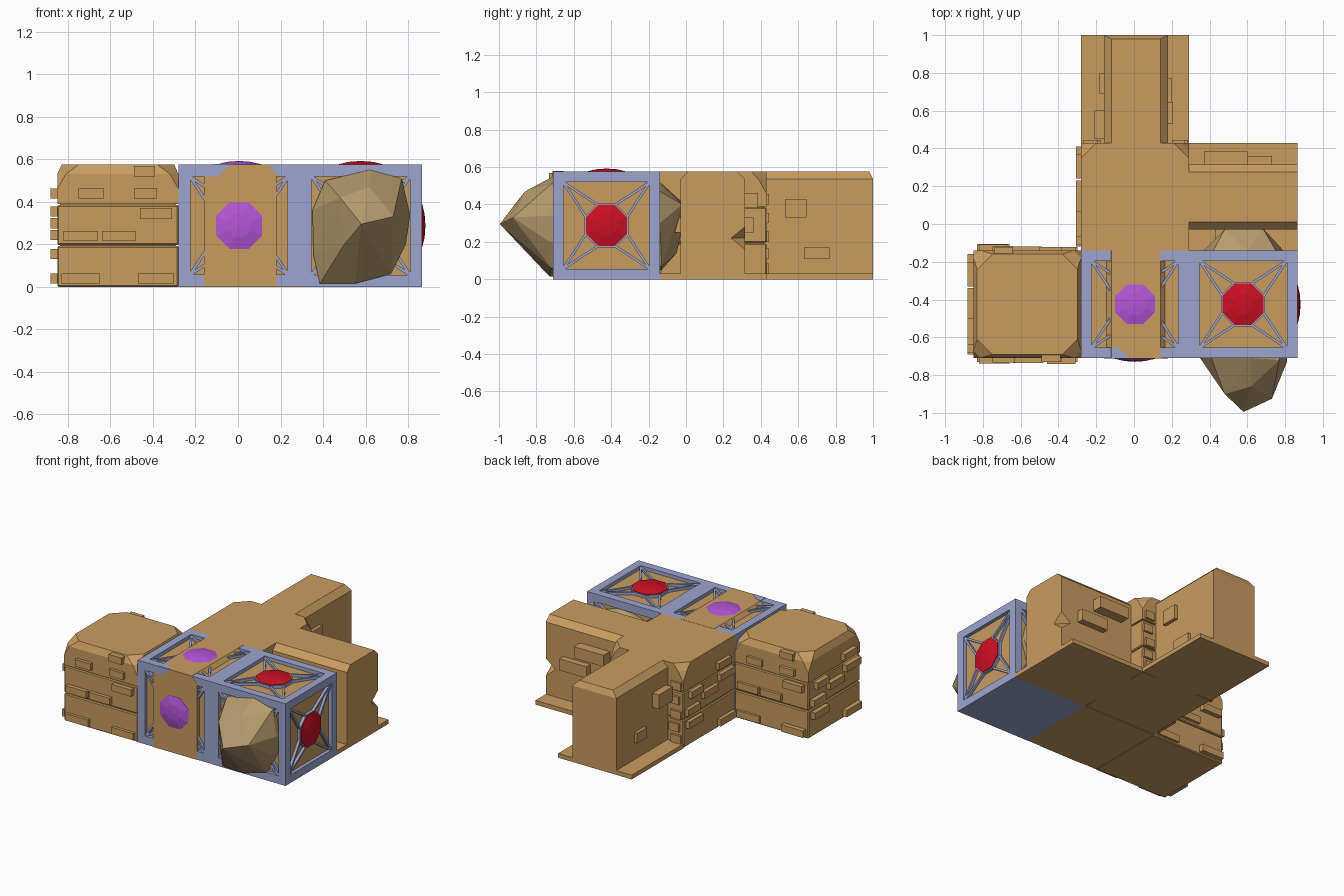
import bpy, bmesh, math, random
from mathutils import Vector, Matrix

if "Cube" in bpy.data.objects:
    bpy.data.objects.remove(bpy.data.objects["Cube"])

random.seed(4)


def material(name, rgb):
    m = bpy.data.materials.new(name)
    m.diffuse_color = (*rgb, 1)
    m.use_nodes = True
    m.node_tree.nodes["Principled BSDF"].inputs["Base Color"].default_value = m.diffuse_color
    return m


TAN = material("sandstone", (0.584, 0.335, 0.118))
BLUE = material("periwinkle_frame", (0.34, 0.376, 0.62))
RED = material("red_gem", (0.61, 0.005, 0.017))
PURPLE = material("purple_gem", (0.46, 0.09, 0.68))
ROCK = material("rock", (0.47, 0.33, 0.157))


def finish(name, bm, mat):
    bmesh.ops.recalc_face_normals(bm, faces=bm.faces)
    me = bpy.data.meshes.new(name)
    bm.to_mesh(me)
    bm.free()
    me.materials.append(mat)
    ob = bpy.data.objects.new(name, me)
    bpy.context.collection.objects.link(ob)
    return ob


def add_box(bm, lo, hi, matrix=None):
    lo, hi = Vector(lo), Vector(hi)
    m = Matrix.Translation((lo + hi) / 2) @ Matrix.Diagonal((*(hi - lo), 1))
    return bmesh.ops.create_cube(bm, size=1, matrix=(matrix or Matrix()) @ m)["verts"]


def boxes(name, mat, spans, bevel=0):
    bm = bmesh.new()
    for lo, hi in spans:
        add_box(bm, lo, hi)
    if bevel:
        bmesh.ops.bevel(bm, geom=bm.edges[:], offset=bevel, segments=1, affect='EDGES')
    return finish(name, bm, mat)


def hull(name, mat, pts):
    bm = bmesh.new()
    for p in pts:
        bm.verts.new(p)
    res = bmesh.ops.convex_hull(bm, input=bm.verts[:])
    junk = [v for v in res["geom_interior"] if isinstance(v, bmesh.types.BMVert)]
    bmesh.ops.delete(bm, geom=junk, context='VERTS')
    bmesh.ops.dissolve_limit(bm, angle_limit=0.01, verts=bm.verts[:], edges=bm.edges[:])
    return finish(name, bm, mat)


H = 0.575
X = (-0.85, -0.28, 0.29, 0.865)      # cell borders along x
Y = (-0.71, -0.14, 0.43, 1.0)        # cell borders along y


# Layered brick blocks: core, two courses, a cap with cut corners
def brick_block(name, x0, x1, y0, y1, cuts, inset):
    boxes(name + "_core", TAN, [((x0 + .012, y0 + .012, 0), (x1 - .012, y1 - .012, .45))])
    boxes(name + "_courses", TAN, [((x0, y0, z0), (x1, y1, z1))
                                   for z0, z1 in ((0, .191), (.197, .384))], .006)
    pts = []
    for sx, x in ((1, x0), (-1, x1)):
        for sy, y in ((1, y0), (-1, y1)):
            c = (sx, sy) in cuts
            pts += [(x, y, .39), (x, y, .46 if c else H - inset)]
            for z, i in ((H - .045, 0), (H, inset)):
                a = .04 * c * (2 if z == H else 1)
                pts += [(x + sx * (i + a), y + sy * i, z), (x + sx * i, y + sy * (i + a), z)]
    hull(name + "_cap", TAN, pts)


allc = {(1, 1), (1, -1), (-1, 1), (-1, -1)}
brick_block("left_block", X[0], X[1], Y[0], Y[1], allc, .02)
brick_block("centre_block", X[1], X[2], Y[1], Y[2], {(1, -1), (-1, -1)}, 0)

# Raised bricks on the front, back and left of the left block
front = [(-.49, -.39, .52), (-.75, -.63, .415), (-.49, -.38, .415), (-.46, -.31, .322),
         (-.82, -.66, .215), (-.64, -.48, .215), (-.83, -.65, .015), (-.47, -.30, .015)]
spans = []
for a, b, z in front:
    spans.append(((a, Y[0] - random.uniform(.018, .032), z), (b, Y[0] + .03, z + .048)))
    spans.append(((-1.13 - b, Y[1] - .03, z), (-1.13 - a, Y[1] + random.uniform(.015, .035), z + .048)))
side = [(-.69, -.52, .015), (-.33, -.17, .13), (-.5, -.34, .275), (-.68, -.52, .33),
        (-.33, -.2, .33), (-.64, -.5, .415), (-.3, -.16, .22)]
for a, b, z in side:
    spans.append(((X[0] - .032, a, z), (X[0] + .03, b, z + .048)))
    # same pattern on the centre block
    spans.append(((X[1] - .026, a + .57, z), (X[1] + .03, b + .57, z + .048)))
# Stubs in the corners between the centre block and the back wall
for i, z in enumerate((.03, .11, .2, .3, .4)):
    o = .015 * (i % 2)
    spans.append(((-.27 + o, Y[2] - .03, z), (-.19 + o, Y[2] + .015, z + .055)))
    spans.append(((.2 + o, Y[2] - .03, z), (.27 + o, Y[2] + .015, z + .055)))
boxes("raised_bricks", TAN, spans)

# Floor slabs under the walls
boxes("floor_slabs", TAN, [((X[1], Y[2], 0), (X[2], Y[3], .03)),
                           ((X[2], Y[1], 0), (X[3], Y[2], .03)),
                           ((X[1], Y[0] + .002, -.0), (X[2], Y[1], .03))])


# Chamfered walls
def wall(name, w0, w1, a, b, along_y, top=H, end_cut=0):
    prof = [(w0, 0), (w0, .535), (w0 + .04, top), (w1 - .04, top), (w1, .535), (w1, 0)]
    pts = [(w, a, z) for w, z in prof]
    pts += [(w, b - (end_cut if z == top else 0), z) for w, z in prof]
    if not along_y:
        pts = [(y, x, z) for x, y, z in pts]
    return hull(name, TAN, pts)


wall("back_wall", -.16, .18, Y[2] - .02, Y[3], True, end_cut=.02)
wall("front_wall", -.16, .18, Y[0] - .001, Y[1], True, top=H + .001)
right_wall = wall("right_wall", -.03, .315, X[2] - .02, X[3], False)

# Chipped corner of the right wall
bm = bmesh.new()
bmesh.ops.create_cone(bm, segments=4, radius1=.075, radius2=0, depth=.06,
                      matrix=Matrix.Translation((.865, .315, .25)))
bmesh.ops.create_cone(bm, segments=4, radius1=0, radius2=.075, depth=.06,
                      matrix=Matrix.Translation((.865, .315, .19)))
bmesh.ops.remove_doubles(bm, verts=bm.verts[:], dist=.001)
bmesh.ops.delete(bm, geom=[f for f in bm.faces if abs(f.normal.z) > .99], context='FACES_ONLY')
chip = finish("chip_cutter", bm, TAN)
chip.hide_render = True
mod = right_wall.modifiers.new("chip", 'BOOLEAN')
mod.operation, mod.object, mod.solver = 'DIFFERENCE', chip, 'EXACT'
bpy.context.view_layer.objects.active = right_wall
bpy.ops.object.modifier_apply(modifier="chip")
bpy.data.objects.remove(chip)

# Bricks on the walls
boxes("wall_bricks", TAN, [
    ((.17, .53, .33), (.205, .645, .43)), ((.17, .63, .11), (.2, .77, .17)),
    ((-.21, .45, .32), (-.15, .6, .42)), ((-.182, .69, .15), (-.15, .8, .22)),
    ((.37, .3, .38), (.60, .385, .46)), ((.52, .3, .25), (.73, .36, .33)),
    ((.43, -.1, .25), (.67, -.02, .33))])


# Framed cells: bars, inset panels, struts and faceted gems
def frame_cell(name, x0, x1, z0, faces):
    y0, y1, t = Y[0], Y[1], .056
    spans = []
    for x in (x0, x1 - t):
        for y in (y0, y1 - t):
            spans.append(((x, y, z0), (x + t, y + t, H)))
        for z in (z0, H - t):
            spans.append(((x, y0 + t, z), (x + t, y1 - t, z + t)))
    for y in (y0, y1 - t):
        for z in (z0, H - t):
            spans.append(((x0 + t, y, z), (x1 - t, y + t, z + t)))
    boxes(name + "_bars", BLUE, spans)
    e = .025
    boxes(name + "_panels", TAN, [((x0 + e, y0 + e, .025), (x1 - e, y1 - e, H - e))])
    struts = bmesh.new()
    c = Vector(((x0 + x1) / 2, (y0 + y1) / 2, H / 2))
    r8 = .118
    for n, gem in faces:
        n = Vector(n)
        m = Matrix.Translation(c + n * .2865) @ n.to_track_quat('Z', 'Y').to_matrix().to_4x4()
        for k in range(4):
            corner = Vector((.232, 0)) * math.sqrt(2)
            ang = math.pi / 4 + k * math.pi / 2
            for s in (-1, 1):
                p = Vector((r8 * math.cos(math.pi / 8), s * r8 * math.sin(math.pi / 8)))
                d = corner - p
                rot = Matrix.Rotation(ang, 4, 'Z') @ Matrix.Translation((*p, 0)) \
                    @ Matrix.Rotation(math.atan2(d.y, d.x), 4, 'Z')
                add_box(struts, (-.01, -.007, -.03), (d.length, .007, -.006), m @ rot)
        if gem is None:
            continue
        spin = Matrix.Rotation(math.pi / 8, 4, 'Z')
        bmesh.ops.create_cone(struts, cap_ends=True, segments=8, radius1=.126, radius2=.126,
                              depth=.03, matrix=m @ spin @ Matrix.Translation((0, 0, -.018)))
        g = bmesh.new()
        for ra, rb, za, zb in ((r8, r8, -.03, .001), (r8, .06, .001, .014), (.06, 0, .014, .018)):
            bmesh.ops.create_cone(g, segments=8, radius1=ra, radius2=rb, depth=zb - za,
                                  matrix=m @ spin @ Matrix.Translation((0, 0, (za + zb) / 2)))
        bmesh.ops.remove_doubles(g, verts=g.verts[:], dist=.001)
        finish(name + "_gem", g, gem)
    finish(name + "_struts", struts, BLUE)


frame_cell("purple_cell", X[1], X[2], .003, [((0, -1, 0), PURPLE), ((0, 0, 1), PURPLE)])
frame_cell("red_cell", X[2], X[3], 0, [((0, -1, 0), None), ((0, 1, 0), None),
                                       ((1, 0, 0), RED), ((0, 0, 1), RED)])
boxes("red_cell_base", BLUE, [((X[2], Y[0], 0), (X[3], Y[1], .02))])

# Blue corner plates where the frame shows over the front wall
hull("front_corner_plate", BLUE, [(x, y, z) for y in (-.713, -.70)
                                  for x, z in ((-.16, .52), (-.16, .54), (-.12, H), (-.03, H), (-.1, .52))])
hull("top_corner_plate", BLUE, [(x, y, z) for z in (.57, .578)
                                for x, y in ((-.12, -.71), (-.12, -.655), (-.09, -.655), (-.02, -.71))])

# Boulder passing through the red cell from front to back
hull("boulder", ROCK, [
    (.58, -.995, .295), (.73, -.925, .33), (.48, -.90, .42), (.50, -.90, .2), (.62, -.86, .47),
    (.35, -.71, .36), (.355, -.71, .15), (.41, -.71, .50), (.62, -.71, .55), (.77, -.72, .51),
    (.81, -.73, .34), (.79, -.73, .2), (.72, -.72, .06), (.55, -.73, .015), (.385, -.72, .015),
    (.37, -.14, .33), (.42, -.14, .47), (.6, -.14, .52), (.75, -.14, .47), (.79, -.14, .3),
    (.72, -.13, .07), (.43, -.13, .05), (.48, -.03, .42), (.68, -.02, .4), (.58, -.0, .36),
    (.55, -.05, .14)])
